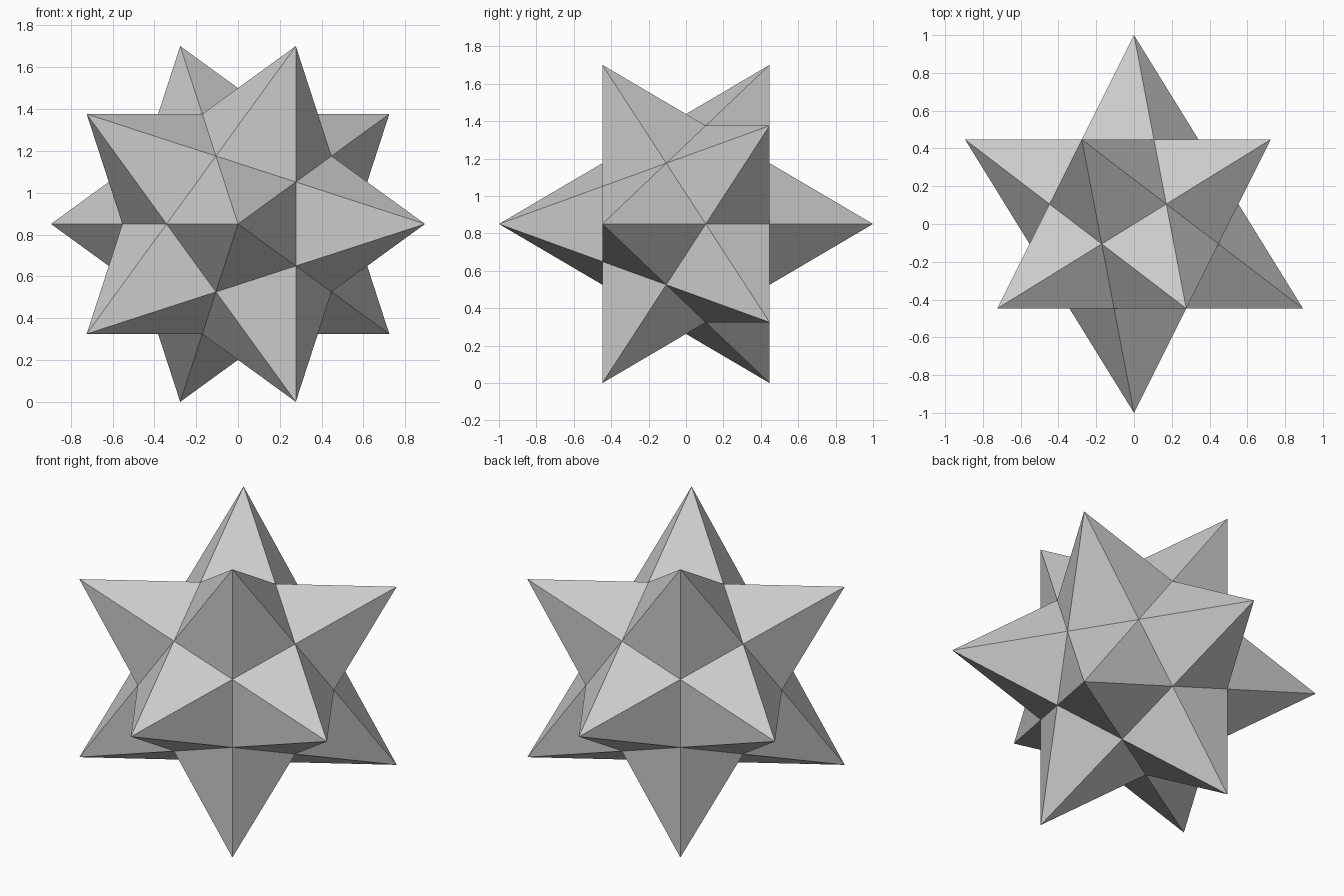
import bpy, bmesh, math
from mathutils import Matrix

if "Cube" in bpy.data.objects:
    bpy.data.objects.remove(bpy.data.objects["Cube"])

# Icosahedron guide: its corners are the twelve spike tips
guide = bmesh.new()
bmesh.ops.create_icosphere(guide, subdivisions=1, radius=1.0,
                           matrix=Matrix.Rotation(math.radians(90), 4, 'X'))
for v in guide.verts:
    v.co.normalize()
guide.verts.index_update()
guide.faces.index_update()

# Inner dodecahedron corners sit on the guide's face directions
inner_radius = 0.5628
star = bmesh.new()
tips = [star.verts.new(v.co) for v in guide.verts]
valleys = [star.verts.new(f.calc_center_median().normalized() * inner_radius)
           for f in guide.faces]

# Five-sided spike around each tip
for v in guide.verts:
    for e in v.link_edges:
        a, b = e.link_faces
        star.faces.new((tips[v.index], valleys[a.index], valleys[b.index]))
guide.free()

bmesh.ops.recalc_face_normals(star, faces=star.faces[:])

# Stand the star on the ground
lowest = min(v.co.z for v in star.verts)
bmesh.ops.translate(star, verts=star.verts[:], vec=(0, 0, -lowest))

mesh = bpy.data.meshes.new("spiked_star")
star.to_mesh(mesh)
star.free()
obj = bpy.data.objects.new("spiked_star", mesh)
bpy.context.collection.objects.link(obj)
